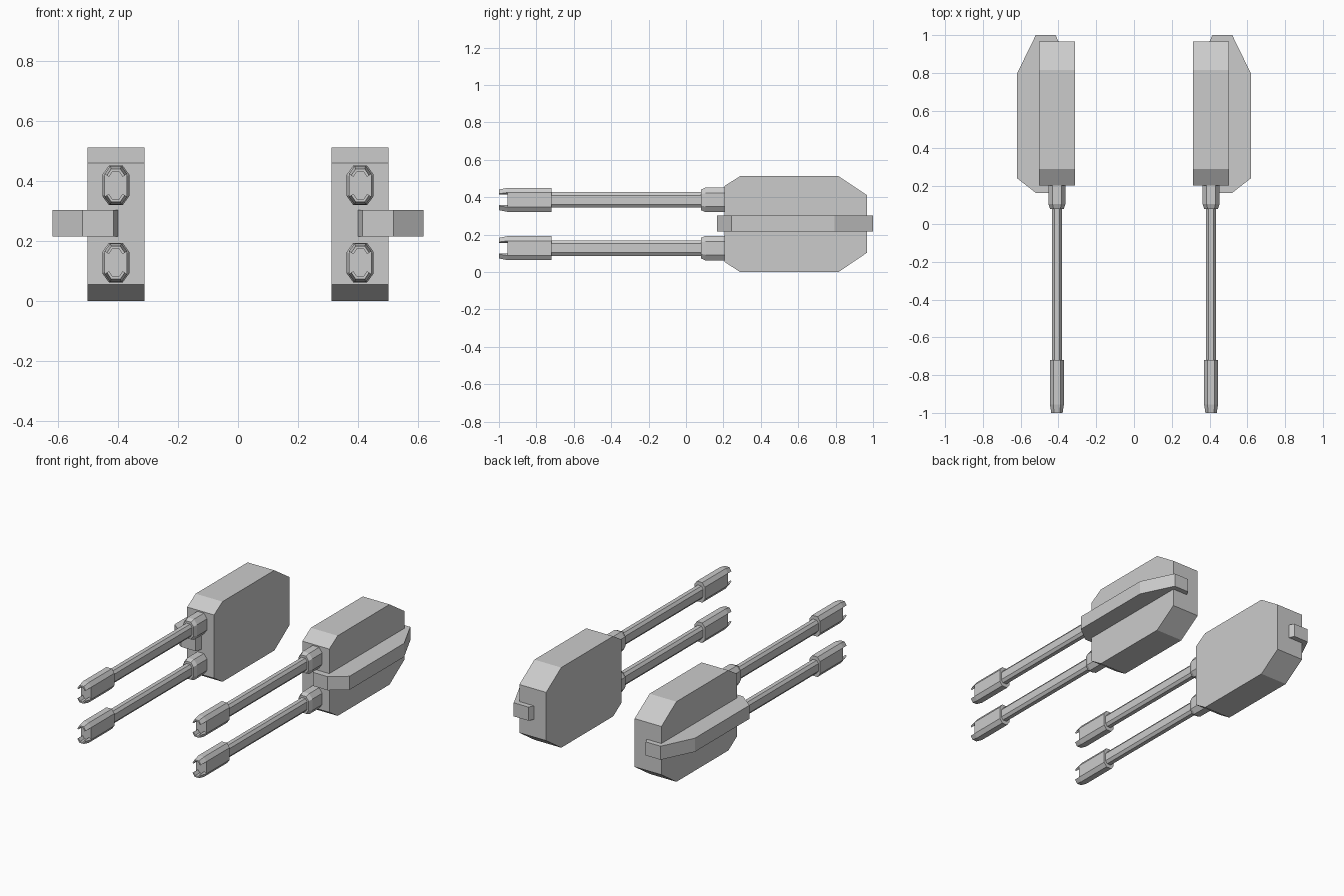
import bpy, bmesh

if "Cube" in bpy.data.objects:
    bpy.data.objects.remove(bpy.data.objects["Cube"])


def finish(name, bm):
    bmesh.ops.recalc_face_normals(bm, faces=bm.faces[:])
    me = bpy.data.meshes.new(name)
    bm.to_mesh(me)
    bm.free()
    ob = bpy.data.objects.new(name, me)
    bpy.context.collection.objects.link(ob)
    ob.modifiers.new("mirror", 'MIRROR').use_mirror_merge = False
    return ob


def prism(name, bottom, offset):
    bm = bmesh.new()
    face = bm.faces.new([bm.verts.new(p) for p in bottom])
    ext = bmesh.ops.extrude_face_region(bm, geom=[face], use_keep_orig=True)
    verts = [g for g in ext["geom"] if isinstance(g, bmesh.types.BMVert)]
    bmesh.ops.translate(bm, verts=verts, vec=offset)
    return finish(name, bm)


def octagon(bm, y, w, h, cw, ch, cz):
    # elongated octagon; edges 0 and 4 are the vertical sides
    pts = [(w, -h + ch), (w, h - ch), (w - cw, h), (cw - w, h),
           (-w, h - ch), (-w, ch - h), (cw - w, -h), (w - cw, -h)]
    return [bm.verts.new((CX + x, y, cz + z)) for x, z in pts]


def loft(name, sections, cz, notch=False):
    bm = bmesh.new()
    rings = [octagon(bm, *s, cz) for s in sections]
    for k, (a, b) in enumerate(zip(rings, rings[1:])):
        for i in range(8):
            if notch and k >= 1 and i in (0, 4):
                continue
            j = (i + 1) % 8
            bm.faces.new((a[i], a[j], b[j], b[i]))
    if notch:
        # close the cut-away sides of the muzzle prongs
        for i in (0, 4):
            bm.faces.new((rings[1][i], rings[1][i + 1], rings[4][i + 1], rings[4][i]))
            for v in (i, i + 1):
                bm.faces.new([rings[k][v] for k in (1, 2, 3, 4)])
    bm.faces.new(rings[0])
    bm.faces.new(rings[-1])
    return finish(name, bm)


CX = 0.408

# Chamfered housings
body = [(0.205, 0.055), (0.29, 0), (0.815, 0), (0.967, 0.103),
        (0.967, 0.412), (0.815, 0.513), (0.29, 0.513), (0.205, 0.46)]
prism("housing", [(0.313, y, z) for y, z in body], (0.19, 0, 0))

# Outer side rails wrapping the housings
rail = [(0.415, 0.165), (0.52, 0.165), (0.62, 0.243), (0.62, 0.795),
        (0.52, 1.0), (0.415, 1.0), (0.393, 0.95), (0.393, 0.23)]
prism("side_rail", [(x, y, 0.216) for x, y in rail], (0, 0, 0.087))

# Twin guns: collar, tube and notched hollow muzzle
for label, cz in (("lower", 0.128), ("upper", 0.386)):
    loft(label + "_collar", [(0.24, 0.045, 0.066, 0.022, 0.03),
                             (0.105, 0.045, 0.066, 0.022, 0.03),
                             (0.08, 0.036, 0.055, 0.018, 0.025)], cz)
    loft(label + "_barrel", [(0.1, 0.026, 0.041, 0.013, 0.017),
                             (-0.74, 0.026, 0.041, 0.013, 0.017)], cz)
    loft(label + "_muzzle", [(-0.72, 0.037, 0.064, 0.018, 0.025),
                             (-0.955, 0.037, 0.064, 0.018, 0.025),
                             (-1.0, 0.030, 0.055, 0.015, 0.022),
                             (-1.0, 0.023, 0.046, 0.012, 0.018),
                             (-0.955, 0.023, 0.046, 0.012, 0.018)], cz, True)
